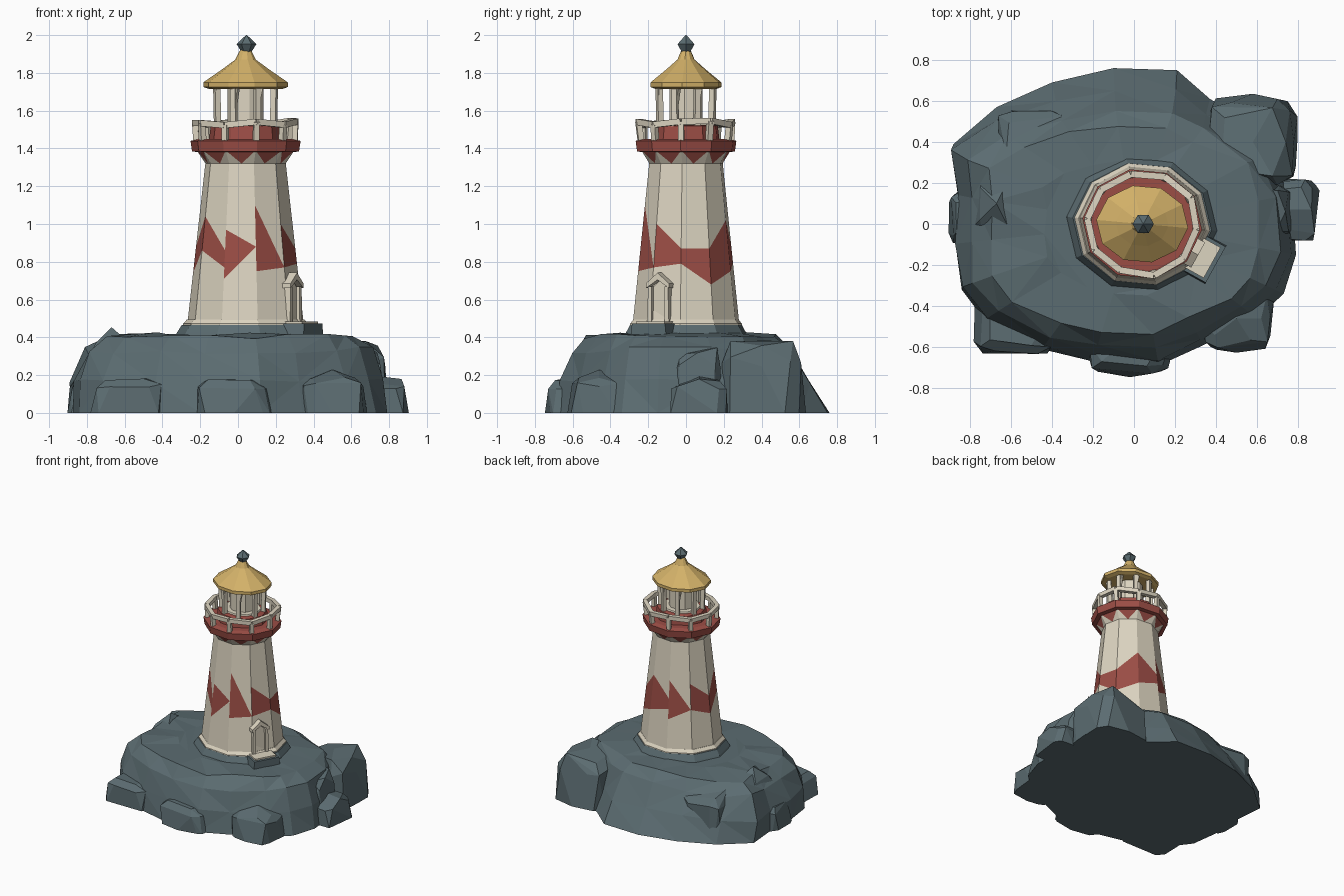
import bpy, bmesh, random
from math import cos, sin, radians, pi
from mathutils import Vector, Matrix

random.seed(4)
if "Cube" in bpy.data.objects:
    bpy.data.objects.remove(bpy.data.objects["Cube"])


def material(name, rgb):
    m = bpy.data.materials.new(name)
    m.use_nodes = True
    m.diffuse_color = (*rgb, 1)
    m.node_tree.nodes["Principled BSDF"].inputs["Base Color"].default_value = (*rgb, 1)
    return m


ROCK = material("slate rock", (0.105, 0.15, 0.165))
CREAM = material("cream paint", (0.72, 0.66, 0.53))
RED = material("red paint", (0.33, 0.075, 0.06))
GOLD = material("gold roof", (0.65, 0.44, 0.14))

SIDES, CX, SQUASH = 10, 0.04, 0.93


def polar(deg, r, z, squash=SQUASH):
    """Point on the slightly oval tower plan."""
    return Vector((CX + r * cos(radians(deg)), squash * r * sin(radians(deg)), z))


def corner(i, r, z, squash=SQUASH):
    return polar(-6 + 360 / SIDES * i, r, z, squash)


def finish(name, bm, *mats, normals=True):
    bmesh.ops.remove_doubles(bm, verts=bm.verts, dist=0.0005)
    if normals:
        bmesh.ops.recalc_face_normals(bm, faces=bm.faces)
    me = bpy.data.meshes.new(name)
    bm.to_mesh(me)
    bm.free()
    for m in mats:
        me.materials.append(m)
    ob = bpy.data.objects.new(name, me)
    bpy.context.collection.objects.link(ob)
    return ob


def add_face(bm, points, mat=0):
    unique = [p for k, p in enumerate(points) if (p - points[k - 1]).length > 1e-4]
    if len(unique) > 2:
        bm.faces.new([bm.verts.new(p) for p in unique]).material_index = mat


def bridge(bm, rings):
    """Skin rings of points, closing both ends."""
    vs = [[bm.verts.new(p) for p in ring] for ring in rings]
    n = len(vs[0])
    for a, b in zip(vs, vs[1:]):
        for i in range(n):
            bm.faces.new((a[i], a[(i + 1) % n], b[(i + 1) % n], b[i]))
    bm.faces.new(vs[0][::-1])
    bm.faces.new(vs[-1])


def turned(name, profile, mat, squash=SQUASH):
    bm = bmesh.new()
    bridge(bm, [[corner(i, r, z, squash) for i in range(SIDES)] for r, z in profile])
    return finish(name, bm, mat)


def beam(bm, a, b, w):
    """Square bar between two points."""
    d = b - a
    rot = d.to_track_quat('Z', 'Y').to_matrix().to_4x4()
    m = Matrix.Translation((a + b) / 2) @ rot @ Matrix.Diagonal((w, w, d.length, 1))
    bmesh.ops.create_cube(bm, size=1, matrix=m)


# Main rock: an irregular outline shrinking through stacked rings, gentler at the back
outline = [(.79, -.15), (.77, .15), (.7, .42), (.37, .61), (.21, .75), (-.1, .76),
           (-.4, .69), (-.67, .57), (-.88, .39), (-.86, .15), (-.87, -.1), (-.84, -.32),
           (-.72, -.48), (-.45, -.61), (-.2, -.67), (.12, -.69), (.34, -.59), (.6, -.46),
           (.73, -.34)]
bm = bmesh.new()
rings = []
for scale, z, wob in ((1, 0, 0), (.96, .17, .015), (.89, .33, .02), (.78, .405, .015),
                      (.5, .42, .008)):
    ring = []
    for x, y in outline:
        s = scale + random.uniform(-wob, wob)
        back = 1 - .25 * max(0, y) * min(1, z / .33)
        steep = 1.04 if x < -.6 and 0 < z < .41 else 1
        ring.append(Vector((x * s * steep, y * s * back, z + random.uniform(-wob, wob))))
    rings.append(ring)
bridge(bm, rings)
bmesh.ops.triangulate(bm, faces=[f for f in bm.faces if f.calc_center_median().z > .05])
finish("main_rock", bm, ROCK)


# Boulders: blocky jittered hulls, widest on the ground
def boulder(name, x, y, rx, ry, h):
    bm = bmesh.new()
    bmesh.ops.create_icosphere(bm, subdivisions=2, radius=1)
    for v in bm.verts:
        c = [abs(t) ** .5 * (1 if t > 0 else -1) for t in v.co]
        j = random.uniform(.86, 1)
        v.co = (x + c[0] * rx * j, y + c[1] * ry * j, max(0, h * c[2] * j))
    hull = bmesh.ops.convex_hull(bm, input=bm.verts)
    bmesh.ops.delete(bm, geom=list({g for g in hull["geom_interior"] + hull["geom_unused"]
                                    if isinstance(g, bmesh.types.BMVert)}), context='VERTS')
    bmesh.ops.dissolve_limit(bm, angle_limit=radians(16), verts=bm.verts, edges=bm.edges)
    finish(name, bm, ROCK)


for spec in (("back_left_boulder", .58, .4, .24, .24, .42),
             ("left_boulder", .76, .07, .15, .17, .2),
             ("left_shelf", .64, .06, .15, .15, .38),
             ("front_left_boulder", .5, -.46, .19, .17, .23),
             ("front_boulder", -.02, -.58, .22, .17, .2),
             ("front_right_boulder", -.58, -.48, .21, .17, .21),
             ("right_boulder", -.8, .03, .11, .14, .2),
             ("right_ledge", -.67, .1, .14, .16, .455),
             ("back_right_ledge", -.5, .42, .19, .15, .4)):
    boulder(*spec)

# Foundation and plinth
turned("foundation", [(.40, .36), (.365, .425), (.34, .465)], ROCK, .89)
turned("plinth", [(.332, .45), (.332, .472), (.312, .495)], CREAM, .91)


# Tower wall: each side split by its own jagged red patch
def wall(i, z):
    t = (z - .47) / .86
    return corner(i, .31 - .097 * t, z)


# low and high edge at the first and second corner of each side
stripe = [(.79, .87, .68, .87), (.68, .87, .75, 1.02), (.75, 1.02, .80, .88),
          (.72, 1.02, .80, .80), (.80, 1.0, .74, .88), (.74, .88, .86, 1.04),
          (.86, 1.04, .77, .86), (.71, .97, .88, .88), (.75, 1.1, .77, .77),
          (.77, 1.0, .79, .87)]
bm = bmesh.new()
for i, (l0, h0, l1, h1) in enumerate(stripe):
    levels = [(.47, .47), (l0, l1), (h0, h1), (1.33, 1.33)]
    for k, (a, b) in enumerate(zip(levels, levels[1:])):
        add_face(bm, [wall(i, a[0]), wall(i + 1, a[1]), wall(i + 1, b[1]), wall(i, b[0])],
                 int(k == 1))
finish("tower_wall", bm, CREAM, RED, normals=False)

# Corbel with hanging red points
bm = bmesh.new()
for i in range(SIDES):
    a, b = corner(i, .213, 1.32), corner(i + 1, .213, 1.32)
    c, d = corner(i + 1, .26, 1.39), corner(i, .26, 1.39)
    mid = (a + b) / 2
    add_face(bm, [a, mid, d])
    add_face(bm, [mid, b, c])
    add_face(bm, [mid, c, d], 1)
finish("corbel", bm, CREAM, RED, normals=False)

# Gallery deck and lantern base
turned("gallery_deck", [(.255, 1.38), (.285, 1.385), (.293, 1.44), (.25, 1.45)], RED)
turned("lantern_base", [(.195, 1.44), (.185, 1.52), (.17, 1.525)], RED)
turned("lantern_sill", [(.15, 1.515), (.14, 1.535)], CREAM)

# Railing with uneven rail and splayed posts
bm = bmesh.new()
tops = [corner(i, .268 + random.uniform(-.006, .012), 1.535 + random.uniform(-.012, .012))
        for i in range(SIDES)]
for i in range(SIDES):
    beam(bm, tops[i], tops[(i + 1) % SIDES], .032)
    beam(bm, corner(i, .262, 1.44), tops[i], .03)
finish("railing", bm, CREAM)

# Lantern room: core, posts and braces under the eave
turned("lantern_core", [(.095, 1.52), (.095, 1.73)], CREAM)
bm = bmesh.new()
for k in range(8):
    ang = 22.5 + 45 * k
    beam(bm, polar(ang, .16, 1.50), polar(ang, .165, 1.73), .03)
    beam(bm, polar(ang, .158, 1.62), polar(ang + 7, .165, 1.73), .022)
finish("lantern_posts", bm, CREAM)

# Roof and finial
turned("roof", [(.195, 1.715), (.225, 1.725), (.225, 1.75), (.13, 1.815), (.055, 1.87),
                (.032, 1.915), (.015, 1.93)], GOLD, .85)
bm = bmesh.new()
bridge(bm, [[Vector((.045 + r * cos(k * pi / 3), r * sin(k * pi / 3), z)) for k in range(6)]
            for r, z in ((.016, 1.895), (.052, 1.952), (.003, 2.0))])
finish("finial", bm, ROCK)


# Doorway, built facing +x then turned to its side of the tower
def extrude_outline(name, pts, x0, x1, mat):
    bm = bmesh.new()
    bridge(bm, [[Vector((x, y, z)) for y, z in pts] for x in (x0, x1)])
    turn = Matrix.Translation((CX, 0, 0)) @ Matrix.Rotation(radians(-29), 4, 'Z')
    bmesh.ops.transform(bm, matrix=turn, verts=bm.verts)
    return finish(name, bm, mat)


extrude_outline("door_panel", [(-.05, .48), (.05, .48), (.05, .66), (0, .7), (-.05, .66)],
                .2, .286, CREAM)
for side, name in ((-1, "right_jamb"), (1, "left_jamb")):
    extrude_outline(name, [(side * .04, .47), (side * .066, .47), (side * .06, .67),
                           (side * .038, .67)], .21, .306, CREAM)
    extrude_outline(name.replace("jamb", "gable"),
                    [(0, .705), (side * .07, .66), (side * .07, .685), (0, .742)],
                    .2, .312, CREAM)
extrude_outline("door_step", [(-.085, .45), (.085, .45), (.085, .485), (-.085, .485)],
                .25, .39, CREAM)
extrude_outline("step_footing", [(-.11, .38), (.11, .38), (.1, .473), (-.1, .473)],
                .25, .41, ROCK)
